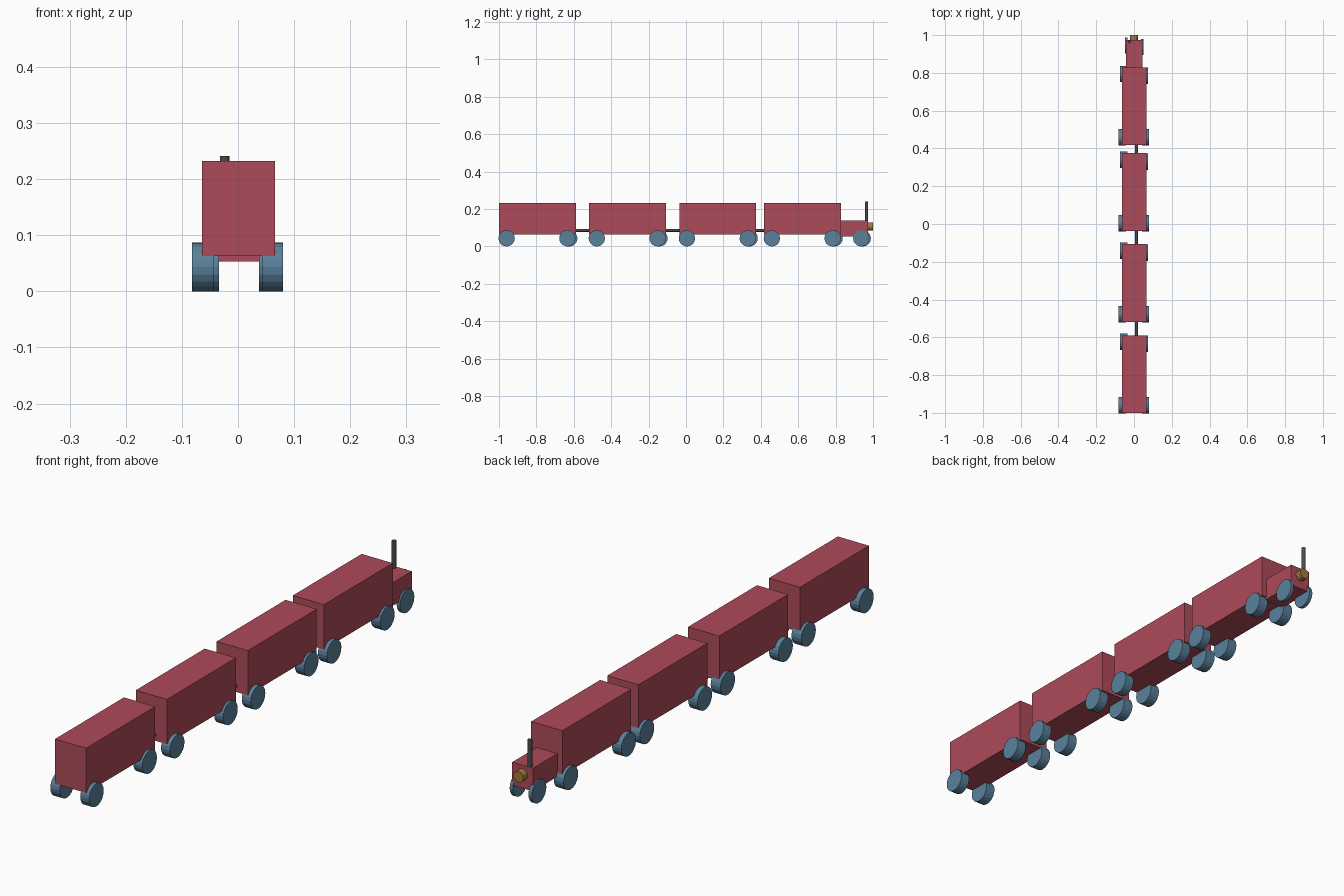
import bpy
from math import pi

if "Cube" in bpy.data.objects:
    bpy.data.objects.remove(bpy.data.objects["Cube"])


def material(name, rgb):
    m = bpy.data.materials.new(name)
    m.diffuse_color = (*rgb, 1)
    m.use_nodes = True
    m.node_tree.nodes["Principled BSDF"].inputs["Base Color"].default_value = m.diffuse_color
    return m


RED = material("red_paint", (0.42, 0.07, 0.10))
BLUE = material("blue_paint", (0.10, 0.22, 0.33))
DARK = material("dark_metal", (0.07, 0.07, 0.07))
BRASS = material("brass", (0.35, 0.19, 0.05))


def box(name, x, y, z, mat):
    lo, hi = zip(x, y, z)
    bpy.ops.mesh.primitive_cube_add(
        size=1, location=[(a + b) / 2 for a, b in zip(lo, hi)])
    ob = bpy.context.object
    ob.name = name
    ob.scale = [b - a for a, b in zip(lo, hi)]
    bpy.ops.object.transform_apply(location=False, rotation=False, scale=True)
    ob.data.materials.append(mat)


def rod(name, axis, span, center, radius, mat, sides):
    """Cylinder along an axis; center holds the other two coordinates in order."""
    loc = list(center)
    loc.insert("xyz".index(axis), sum(span) / 2)
    rot = {"x": (0, pi / 2, 0), "y": (pi / 2, 0, 0), "z": (0, 0, 0)}[axis]
    bpy.ops.mesh.primitive_cylinder_add(
        vertices=sides, radius=radius, depth=span[1] - span[0],
        location=loc, rotation=rot)
    ob = bpy.context.object
    ob.name = name
    ob.data.materials.append(mat)


WHEEL_R = 0.0435


def wheel_pair(name, left, right, y_left, y_right):
    for side, span, y in (("left", left, y_left), ("right", right, y_right)):
        rod(f"{name}_wheel_{side}", "x", span, (y, WHEEL_R), WHEEL_R, BLUE, 20)


# Wagons, each with four wheels
LENGTH = 0.411
starts = [-1.0, -0.518, -0.036, 0.418]
for i, y in enumerate(starts, 1):
    box(f"wagon_{i}_body", (-0.064, 0.066), (y, y + LENGTH), (0.063, 0.232), RED)
    wheel_pair(f"wagon_{i}_rear", (-0.082, -0.043), (0.043, 0.08),
               y + 0.041, y + 0.041)
    wheel_pair(f"wagon_{i}_front", (-0.075, -0.034), (0.037, 0.075),
               y + 0.376, y + 0.366)

# Couplings between wagons
for i, (a, b) in enumerate(zip(starts, starts[1:]), 1):
    rod(f"coupling_{i}", "y", (a + LENGTH - 0.01, b + 0.01),
        (0.013, 0.086), 0.008, DARK, 12)

# Engine nose with its wheels, chimney and lamp
box("engine_nose", (-0.043, 0.044), (0.82, 0.974), (0.053, 0.14), RED)
wheel_pair("engine_nose", (-0.048, -0.034), (0.037, 0.05), 0.945, 0.937)
rod("chimney", "z", (0.13, 0.241), (-0.024, 0.965), 0.0085, DARK, 12)
rod("headlamp", "y", (0.965, 1.0), (0.0, 0.106), 0.021, BRASS, 12)
